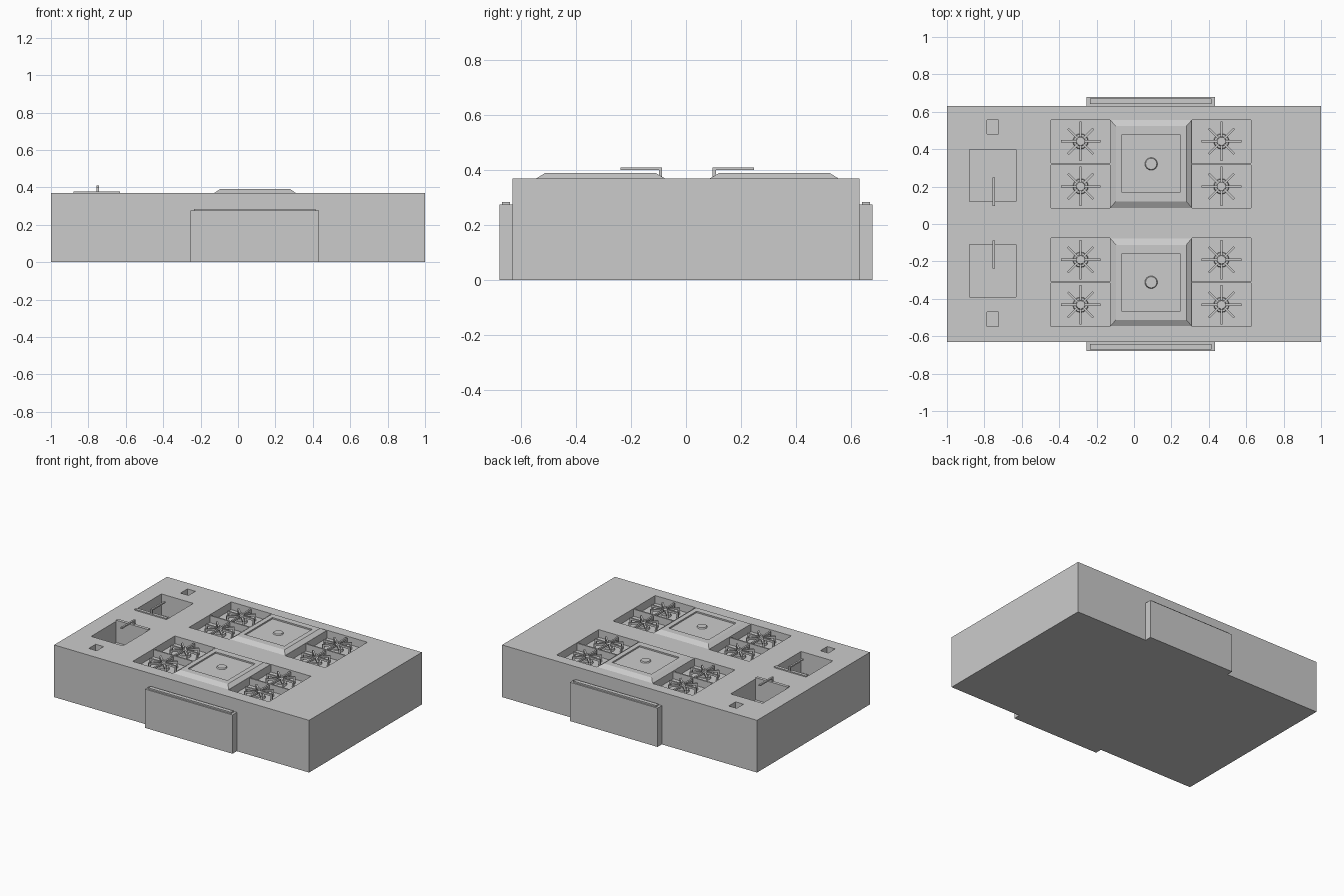
import bpy, bmesh, math
from mathutils import Matrix, Vector

if "Cube" in bpy.data.objects:
    bpy.data.objects.remove(bpy.data.objects["Cube"])

TOP = 0.37        # worktop height
FLOOR = 0.315     # bottom of the burner wells
AXIS = 0.005      # y of the line the two cooking stations mirror about
WELLS_X = [(-0.443, -0.128), (0.31, 0.625)]
WELL_Y = (0.08, 0.552)


def finish(name, bm):
    bmesh.ops.recalc_face_normals(bm, faces=bm.faces)
    me = bpy.data.meshes.new(name)
    bm.to_mesh(me)
    bm.free()
    ob = bpy.data.objects.new(name, me)
    bpy.context.collection.objects.link(ob)
    return ob


def add_box(bm, x, y, z, rot=None):
    size = Vector((x[1] - x[0], abs(y[1] - y[0]), z[1] - z[0], 1))
    mid = Vector((sum(x) / 2, sum(y) / 2, sum(z) / 2))
    m = Matrix.Translation(mid) @ Matrix.Diagonal(size)
    bmesh.ops.create_cube(bm, size=1, matrix=(rot or Matrix()) @ m)


def add_disc(bm, x, y, z0, z1, r0, r1, n=16):
    bmesh.ops.create_cone(bm, cap_ends=True, segments=n, radius1=r0, radius2=r1, depth=z1 - z0,
                          matrix=Matrix.Translation((x, y, (z0 + z1) / 2)))


def loft(name, rings):
    """Join rectangles (x range, y range, z) and close the last one."""
    bm = bmesh.new()
    loops = [[bm.verts.new((x[i], y[j], z)) for i, j in ((0, 0), (1, 0), (1, 1), (0, 1))]
             for x, y, z in rings]
    for a, b in zip(loops, loops[1:]):
        for i in range(4):
            bm.faces.new((a[i], a[i - 1], b[i - 1], b[i]))
    bm.faces.new(loops[-1])
    bm.faces.new(loops[0][::-1])
    return finish(name, bm)


def flip(y, side):
    return tuple(sorted(AXIS + side * v for v in y))


# Island body and the pockets cut into its top
bm = bmesh.new()
add_box(bm, (-1, 1), (-0.632, 0.632), (0, TOP))
body = finish("island_body", bm)

bm = bmesh.new()
for side in (1, -1):
    for wx in WELLS_X:
        add_box(bm, wx, flip(WELL_Y, side), (FLOOR, 0.5))
    add_box(bm, (-0.88, -0.63), flip((0.114, 0.394), side), (0.22, 0.5))      # sink
    add_box(bm, (-0.787, -0.725), flip((0.475, 0.552), side), (0.32, 0.5))    # soap recess
cutter = finish("pocket_cutter", bm)
cutter.hide_render = True
mod = body.modifiers.new("pockets", 'BOOLEAN')
mod.operation = 'DIFFERENCE'
mod.solver = 'EXACT'
mod.object = cutter
bpy.context.view_layer.objects.active = body
bpy.ops.object.modifier_apply(modifier=mod.name)
bpy.data.objects.remove(cutter)

for side, tag in ((1, "back"), (-1, "front")):
    # Side panel with a thin lip on top
    bm = bmesh.new()
    add_box(bm, (-0.253, 0.433), (side * 0.63, side * 0.68), (0, 0.275))
    add_box(bm, (-0.235, 0.415), (side * 0.642, side * 0.67), (0.275, 0.285))
    finish(tag + "_panel", bm)

    # Raised griddle: sloped rim around a shallow tray
    tray_x, tray_y = (-0.065, 0.246), flip((0.163, 0.474), side)
    top_x, top_y = (-0.097, 0.28), flip((0.116, 0.518), side)
    loft(tag + "_griddle", [((-0.128, 0.31), flip(WELL_Y, side), TOP - 0.001),
                            (top_x, top_y, 0.39), (tray_x, tray_y, 0.39),
                            (tray_x, tray_y, 0.38)])

    # Small raised drain cap in the tray
    bm = bmesh.new()
    add_disc(bm, 0.092, AXIS + side * 0.3165, 0.378, 0.388, 0.035, 0.03)
    finish(tag + "_drain_cap", bm)

    # Burners with eight-armed grates, and a divider across each well
    for wx, place in zip(WELLS_X, ("left", "right")):
        bm = bmesh.new()
        mid = AXIS + side * 0.3165
        add_box(bm, wx, (mid - 0.005, mid + 0.005), (FLOOR, TOP - 0.005))
        finish(f"{tag}_{place}_divider", bm)
        cx = sum(wx) / 2
        for n, y in enumerate((0.196, 0.437)):
            cy = AXIS + side * y
            bm = bmesh.new()
            add_disc(bm, cx, cy, FLOOR - 0.002, FLOOR + 0.015, 0.042, 0.038)
            add_disc(bm, cx, cy, FLOOR + 0.015, FLOOR + 0.024, 0.026, 0.022)
            finish(f"{tag}_{place}_burner_{n + 1}", bm)
            bm = bmesh.new()
            for k in range(8):
                rot = Matrix.Translation((cx, cy, 0)) @ Matrix.Rotation(k * math.pi / 4, 4, 'Z')
                reach = 0.096 if k % 2 else 0.106
                add_box(bm, (0.022, reach), (-0.006, 0.006), (0.35, 0.364), rot)
                add_box(bm, (reach - 0.012, reach), (-0.006, 0.006), (FLOOR, 0.35), rot)
            finish(f"{tag}_{place}_grate_{n + 1}", bm)

    # Tap: base strip, post and spout over the sink
    bm = bmesh.new()
    add_box(bm, (-0.88, -0.63), flip((0.092, 0.114), side), (TOP - 0.001, 0.378))
    add_box(bm, (-0.756, -0.744), flip((0.092, 0.104), side), (0.378, 0.4))
    add_box(bm, (-0.756, -0.744), flip((0.092, 0.243), side), (0.4, 0.41))
    finish(tag + "_tap", bm)
